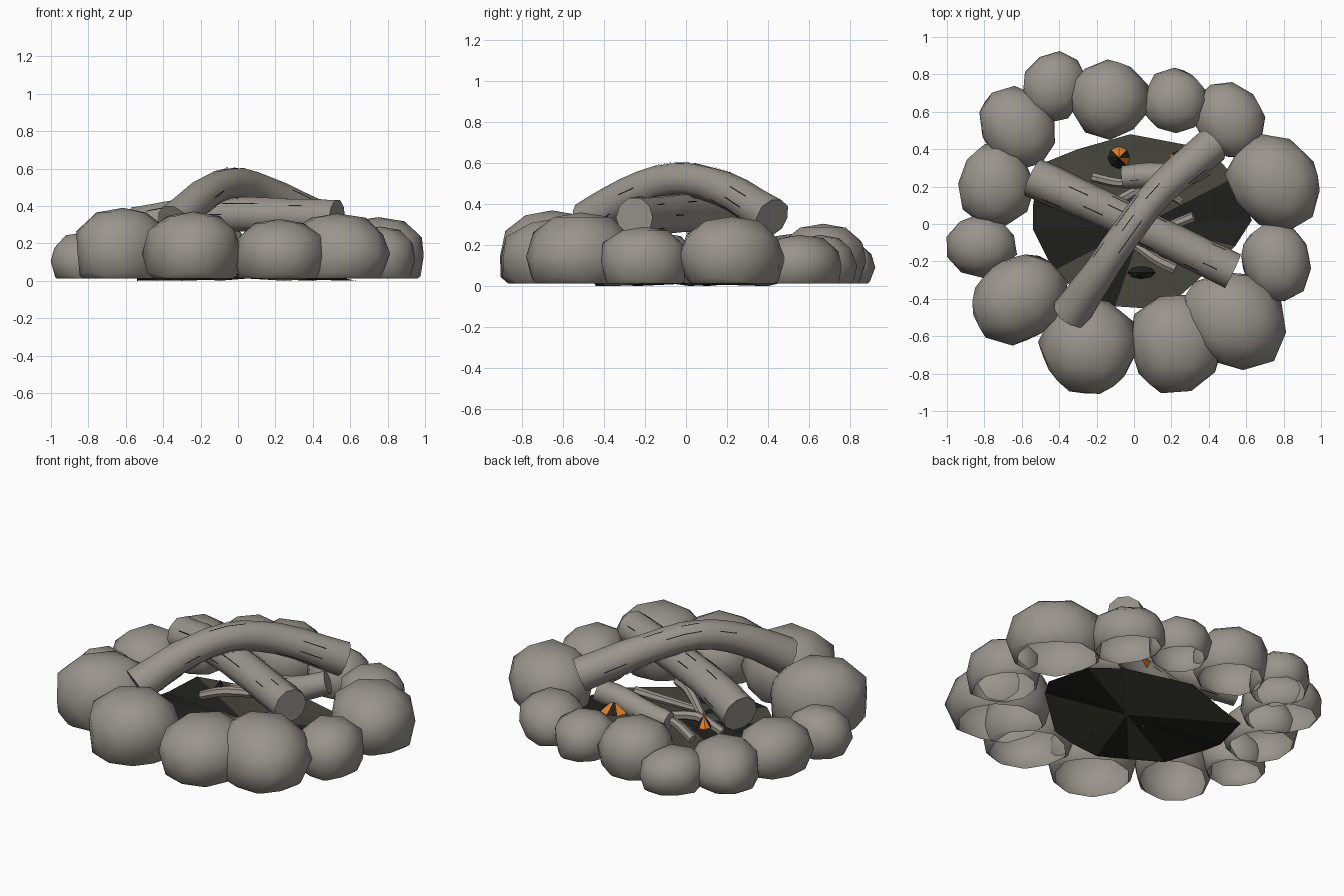
import bpy, bmesh, math, random
from mathutils import Vector

random.seed(4)
if "Cube" in bpy.data.objects:
    bpy.data.objects.remove(bpy.data.objects["Cube"])


def material(name, colour):
    mat = bpy.data.materials.new(name)
    mat.use_nodes = True
    mat.diffuse_color = (*colour, 1)
    mat.node_tree.nodes["Principled BSDF"].inputs["Base Color"].default_value = (*colour, 1)
    return mat


STONE = material("warm grey", (.32, .30, .265))
ASH = material("dark ash", (.062, .063, .048))
CHAR = material("charcoal black", (.015, .015, .014))
EMBER = material("ember orange", (.8, .22, .02))


def finish(bm, name, mats, smooth_angle=None):
    mesh = bpy.data.meshes.new(name)
    bm.to_mesh(mesh)
    bm.free()
    obj = bpy.data.objects.new(name, mesh)
    bpy.context.collection.objects.link(obj)
    for mat in mats:
        mesh.materials.append(mat)
    if smooth_angle:
        bpy.ops.object.select_all(action='DESELECT')
        obj.select_set(True)
        bpy.context.view_layer.objects.active = obj
        bpy.ops.object.shade_smooth_by_angle(angle=math.radians(smooth_angle))


# Ring stones: lumpy squarish domes, leaning diagonally and open underneath
def stone(index, x0, x1, y0, y1, height, lean):
    bm = bmesh.new()
    bmesh.ops.create_icosphere(bm, subdivisions=2, radius=1)
    turn = random.uniform(0, math.tau)
    for v in bm.verts:
        flat = math.hypot(v.co.x, v.co.y)
        angle = math.atan2(v.co.y, v.co.x) + turn
        power = 2.4
        swell = (flat ** power + abs(v.co.z) ** power) ** (-1 / power)
        reach = flat * swell * random.uniform(.96, 1.07)
        across, along = math.cos(angle) * reach, math.sin(angle) * reach
        v.co = ((x0 + x1 + (across + lean * along) * (x1 - x0)) / 2,
                (y0 + y1 + (along + lean * across) * (y1 - y0)) / 2,
                height * (.4 + .6 * v.co.z * swell))
    bmesh.ops.bisect_plane(bm, geom=bm.verts[:] + bm.edges[:] + bm.faces[:],
                           plane_co=(0, 0, .013), plane_no=(0, 0, 1), clear_inner=True)
    finish(bm, f"ring_stone_{index}", [STONE], 50)


STONES = [
    (.5, 1, -.03, .47, .34, -.08), (.57, .95, -.42, .01, .29, -.04),
    (.25, .81, -.78, -.25, .36, -.06), (-.03, .47, -.9, -.38, .33, 0),
    (-.5, .02, -.91, -.4, .37, 0), (-.87, -.36, -.64, -.16, .39, .1),
    (-1, -.63, -.28, .05, .26, 0), (-.94, -.54, -.01, .43, .28, 0),
    (-.83, -.42, .3, .73, .255, -.07), (-.6, -.26, .55, .92, .23, .04),
    (-.35, .08, .46, .88, .305, 0), (.05, .39, .48, .83, .25, 0),
    (.32, .7, .35, .76, .25, -.08)]
for i, box in enumerate(STONES):
    stone(i + 1, *box)


# Smooth path through a few points
def path(points, steps):
    pts = [Vector(p) for p in points]
    pts = [2 * pts[0] - pts[1]] + pts + [2 * pts[-1] - pts[-2]]
    out = []
    for a, b, c, d in zip(pts, pts[1:], pts[2:], pts[3:]):
        for s in range(steps):
            t = s / steps
            out.append((2 * b + (c - a) * t + (2 * a - 5 * b + 4 * c - d) * t ** 2
                        + (3 * b - a - 3 * c + d) * t ** 3) / 2)
    return out + [pts[-2]]


# Logs and twigs: swept rings with flat end cuts and optional bark cracks
def branch(name, points, radii, sides=10, steps=3, cracks=0):
    centres = path(points, steps)
    last = len(centres) - 1
    frames = []
    for i, c in enumerate(centres):
        along = (centres[min(i + 1, last)] - centres[max(i - 1, 0)]).normalized()
        side = along.cross(Vector((0, 0, 1))).normalized()
        t = i / last
        start, middle, end = radii
        bulge = 4 * t * (1 - t)
        radius = start * (1 - t) + end * t + (middle - (start + end) / 2) * bulge
        frames.append((c, side, side.cross(along), radius))

    def surface(i, angle, lift=1.0):
        c, side, up, r = frames[i]
        return c + (side * math.cos(angle) + up * math.sin(angle)) * r * lift

    bm = bmesh.new()
    rings = [[bm.verts.new(surface(i, math.tau * k / sides, random.uniform(.97, 1.03)))
              for k in range(sides)] for i in range(last + 1)]
    for ring, after in zip(rings, rings[1:]):
        for k in range(sides):
            n = (k + 1) % sides
            bm.faces.new((ring[k], ring[n], after[n], after[k]))
    bm.faces.new(rings[0])
    bm.faces.new(rings[-1])
    bmesh.ops.recalc_face_normals(bm, faces=bm.faces)
    for _ in range(cracks):
        i = random.randrange(1, last - 1)
        angle = math.tau * random.randrange(sides) / sides
        quad = [surface(i, angle - .03, 1.04), surface(i, angle + .03, 1.04),
                surface(i + 1, angle + .03, 1.04), surface(i + 1, angle - .03, 1.04)]
        face = bm.faces.new([bm.verts.new(p) for p in quad])
        face.material_index = 1
    finish(bm, name, [STONE, CHAR], 45)


branch("upper_log", [(-.34, -.48, .31), (-.2, -.28, .445), (-.04, -.05, .522),
                     (.14, .18, .475), (.42, .42, .335)], (.105, .083, .1), cracks=22)
branch("lower_log", [(-.54, .25, .29), (-.25, .12, .345), (.05, -.02, .355),
                     (.3, -.14, .345), (.53, -.25, .335)], (.107, .096, .1), cracks=22)
branch("back_log", [(-.06, .25, .11), (.08, .26, .13), (.24, .26, .17),
                    (.38, .32, .22)], (.06, .07, .065), cracks=10)
branch("back_twig", [(-.22, .25, .05), (-.08, .22, .1), (.08, .22, .11),
                     (.25, .12, .05)], (.026, .024, .02), sides=7)
branch("left_twig", [(-.3, .08, .05), (-.14, .1, .11), (.05, .2, .1)],
       (.026, .028, .024), sides=7)
branch("right_twig", [(.32, .04, .12), (.2, -.01, .09), (0, -.1, .04)],
       (.028, .026, .02), sides=7)
branch("front_twig", [(.22, -.24, .1), (.1, -.18, .09), (-.1, -.03, .03)],
       (.03, .028, .022), sides=7)


# Ash bed: shallow faceted fan with scorched wedges
RIM = [(.63, .02), (.54, .25), (.4, .4), (-.02, .48), (-.3, .4), (-.5, .32), (-.54, .1),
       (-.54, -.03), (-.43, -.25), (-.28, -.38), (-.1, -.44), (.05, -.45), (.25, -.38),
       (.54, -.12)]
SCORCHED = (0, 5, 6, 7, 9, 13)
bm = bmesh.new()
hub = bm.verts.new((.05, 0, .012))
rim = [bm.verts.new((x, y, .02 * (i % 2))) for i, (x, y) in enumerate(RIM)]
for i, v in enumerate(rim):
    face = bm.faces.new((hub, v, rim[(i + 1) % len(rim)]))
    face.material_index = int(i in SCORCHED)
finish(bm, "ash_bed", [ASH, CHAR])


# Coals: little open cones, glowing on the facets facing the given octants
def coal(name, centre, radius, height, glowing, squash=1):
    bm = bmesh.new()
    bmesh.ops.create_cone(bm, cap_ends=False, segments=8, radius1=radius, radius2=0, depth=height)
    bm.normal_update()
    for face in bm.faces:
        octant = math.atan2(face.normal.y, face.normal.x) % math.tau // (math.pi / 4)
        face.material_index = int(octant in glowing)
    bmesh.ops.scale(bm, verts=bm.verts, vec=(1, squash, 1))
    bmesh.ops.translate(bm, verts=bm.verts, vec=centre)
    finish(bm, name, [CHAR, EMBER])


coal("back_coal", (-.08, .355, .05), .06, .07, (1, 2, 7))
coal("right_coal", (.255, .32, .16), .08, .07, (1, 3, 5))
coal("left_coal", (-.21, .13, .115), .045, .07, (0, 2, 3))
coal("front_coal", (.04, -.26, .04), .075, .05, (), .45)
